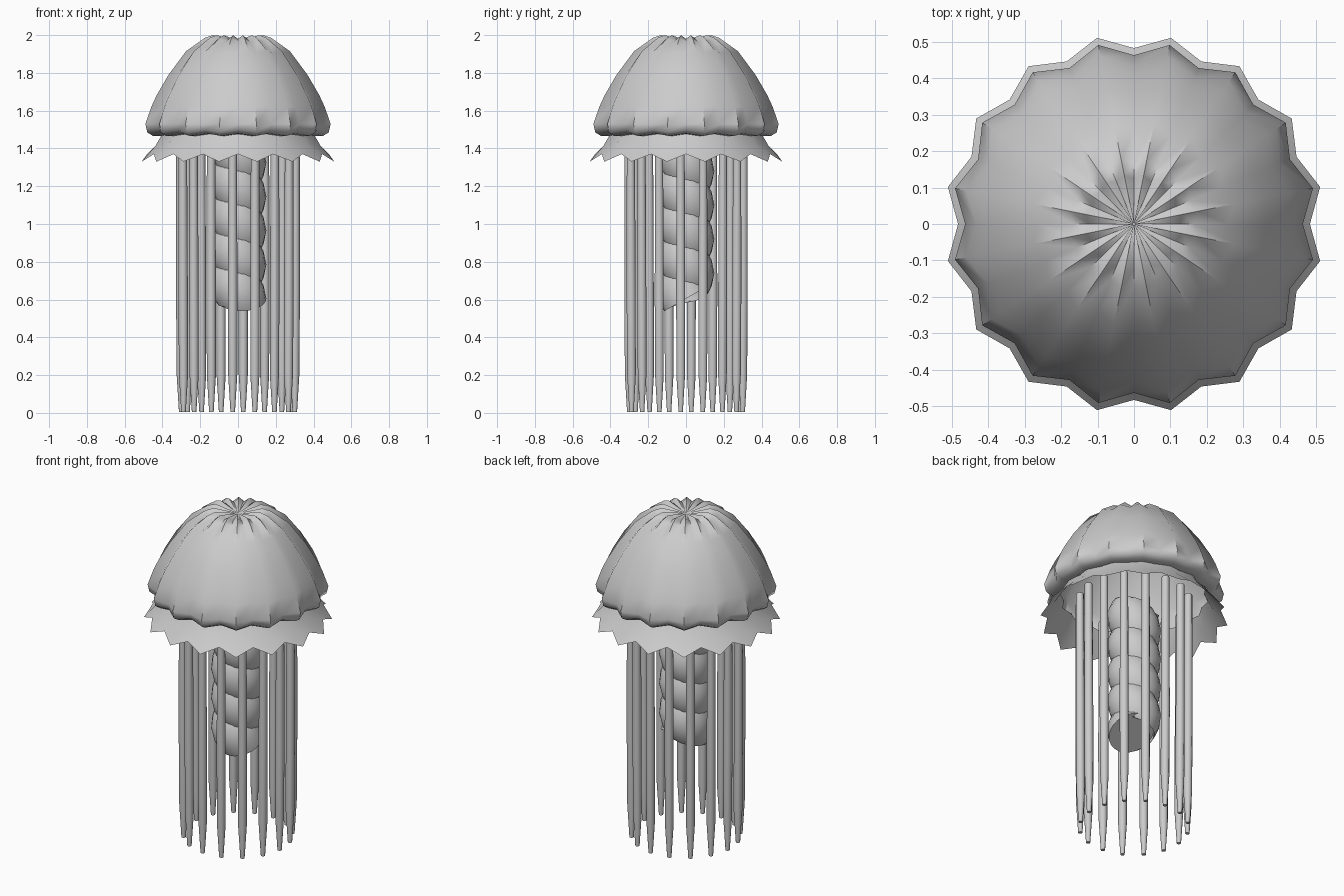
import bpy, math
from mathutils import Vector

if "Cube" in bpy.data.objects:
    bpy.data.objects.remove(bpy.data.objects["Cube"])

LOBES = 16


def loft(name, rings, cap_start=False, cap_end=False, angle=40):
    """Skin a list of equally sized vertex rings."""
    n = len(rings[0])
    verts = [tuple(p) for ring in rings for p in ring]
    faces = []
    for i in range(len(rings) - 1):
        for j in range(n):
            k = (j + 1) % n
            faces.append((i * n + j, i * n + k, (i + 1) * n + k, (i + 1) * n + j))
    if cap_start:
        faces.append(tuple(reversed(range(n))))
    if cap_end:
        faces.append(tuple(range(len(verts) - n, len(verts))))
    mesh = bpy.data.meshes.new(name)
    mesh.from_pydata(verts, [], faces)
    obj = bpy.data.objects.new(name, mesh)
    bpy.context.collection.objects.link(obj)
    bpy.ops.object.select_all(action='DESELECT')
    obj.select_set(True)
    bpy.context.view_layer.objects.active = obj
    bpy.ops.object.shade_smooth_by_angle(angle=math.radians(angle))
    return obj


def fluted_ring(r_peak, z_peak, r_valley, z_valley):
    ring = []
    for i in range(2 * LOBES):
        a = math.pi * i / LOBES
        r, z = (r_peak, z_peak) if i % 2 else (r_valley, z_valley)
        ring.append((r * math.cos(a), r * math.sin(a), z))
    return ring


def circle(r, z, x=0, y=0, n=10):
    return [(x + r * math.cos(2 * math.pi * i / n),
             y + r * math.sin(2 * math.pi * i / n), z) for i in range(n)]


# Fluted bell, from the inward-curled rim up to the crown
bell_profile = [(0.42, 1.465), (0.46, 1.467), (0.49, 1.485), (0.50, 1.53),
                (0.468, 1.62), (0.44, 1.68), (0.375, 1.79), (0.28, 1.915),
                (0.18, 1.985), (0.135, 2.0), (0.003, 1.97)]
bell = []
for r, z in bell_profile:
    dz = 0.02 if 1.98 < z else (0.01 if z > 1.9 else 0)
    if z < 1.5:
        dz = -0.012
    bell.append(fluted_ring(r, z, r * 0.925, z - dz))
loft("bell", bell, cap_end=True, angle=50)

# Zigzag skirt flaring out below the bell
loft("skirt", [fluted_ring(0.41, 1.475, 0.39, 1.475),
               fluted_ring(0.445, 1.415, 0.425, 1.425),
               fluted_ring(0.52, 1.33, 0.482, 1.37)])

# Ring of hanging tentacles with tapered tips
for k in range(16):
    a = 2 * math.pi * k / 16 + 0.3
    rings = [circle(r, z, d * math.cos(a), d * math.sin(a))
             for r, z, d in [(0.012, 0.005, 0.302), (0.024, 0.2, 0.302),
                             (0.025, 0.6, 0.304), (0.024, 1.0, 0.305),
                             (0.022, 1.46, 0.306)]]
    loft(f"tentacle_{k + 1}", rings, cap_start=True, cap_end=True)

# Central oral arm: a thick tube wound on a tight helix
pitch, a0, r0, steps = 0.18, 0.018, 0.132, 8
rings = []
for s in range(int(4.6 * steps) + 1):
    t = -2 * math.pi * s / steps
    centre = Vector((a0 * math.cos(t), a0 * math.sin(t), 0.605 + pitch * s / steps))
    out = Vector((math.cos(t), math.sin(t), 0))
    tangent = Vector((0.5 * math.sin(t), -0.5 * math.cos(t), 0.866))
    side = tangent.cross(out)
    rings.append([centre + r0 * (math.cos(2 * math.pi * j / 24 + t) * side
                                 - math.sin(2 * math.pi * j / 24 + t) * out)
                  for j in range(24)])
# keep each ring's start point aligned so the skin does not shear
for s, ring in enumerate(rings):
    best = max(range(24), key=lambda j: ring[j].x - 0.001 * abs(ring[j].y))
    rings[s] = ring[best:] + ring[:best]
loft("oral_arm", rings, cap_start=True, cap_end=True, angle=35)
